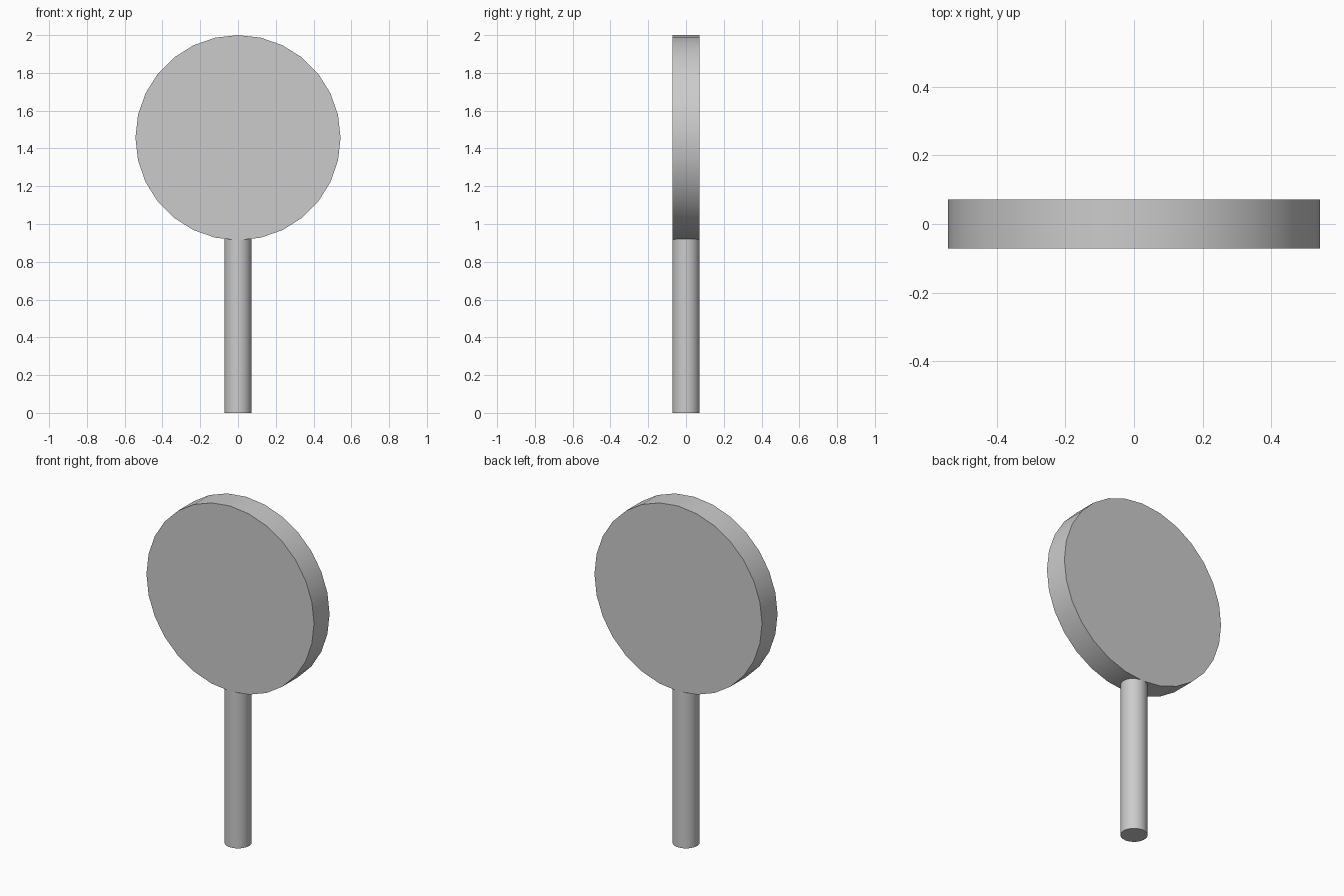
import bpy, math

if "Cube" in bpy.data.objects:
    bpy.data.objects.remove(bpy.data.objects["Cube"])


def cylinder(name, radius, depth, location, rotation=(0, 0, 0), sides=28):
    bpy.ops.mesh.primitive_cylinder_add(vertices=sides, radius=radius, depth=depth,
                                        location=location, rotation=rotation)
    obj = bpy.context.object
    obj.name = name
    bpy.ops.object.shade_smooth_by_angle(angle=math.radians(30))
    return obj


HALF_THICK = 0.072
DISC_R = 0.543
POLE_TOP = 0.92

# Round sign plate, standing upright and facing the front
cylinder("round_plate", DISC_R, 2 * HALF_THICK, (0, 0, 2 - DISC_R),
         (math.pi / 2, 0, 0))

# Pole, ending just inside the lower rim of the plate
cylinder("pole", HALF_THICK, POLE_TOP, (0, 0, POLE_TOP / 2))
